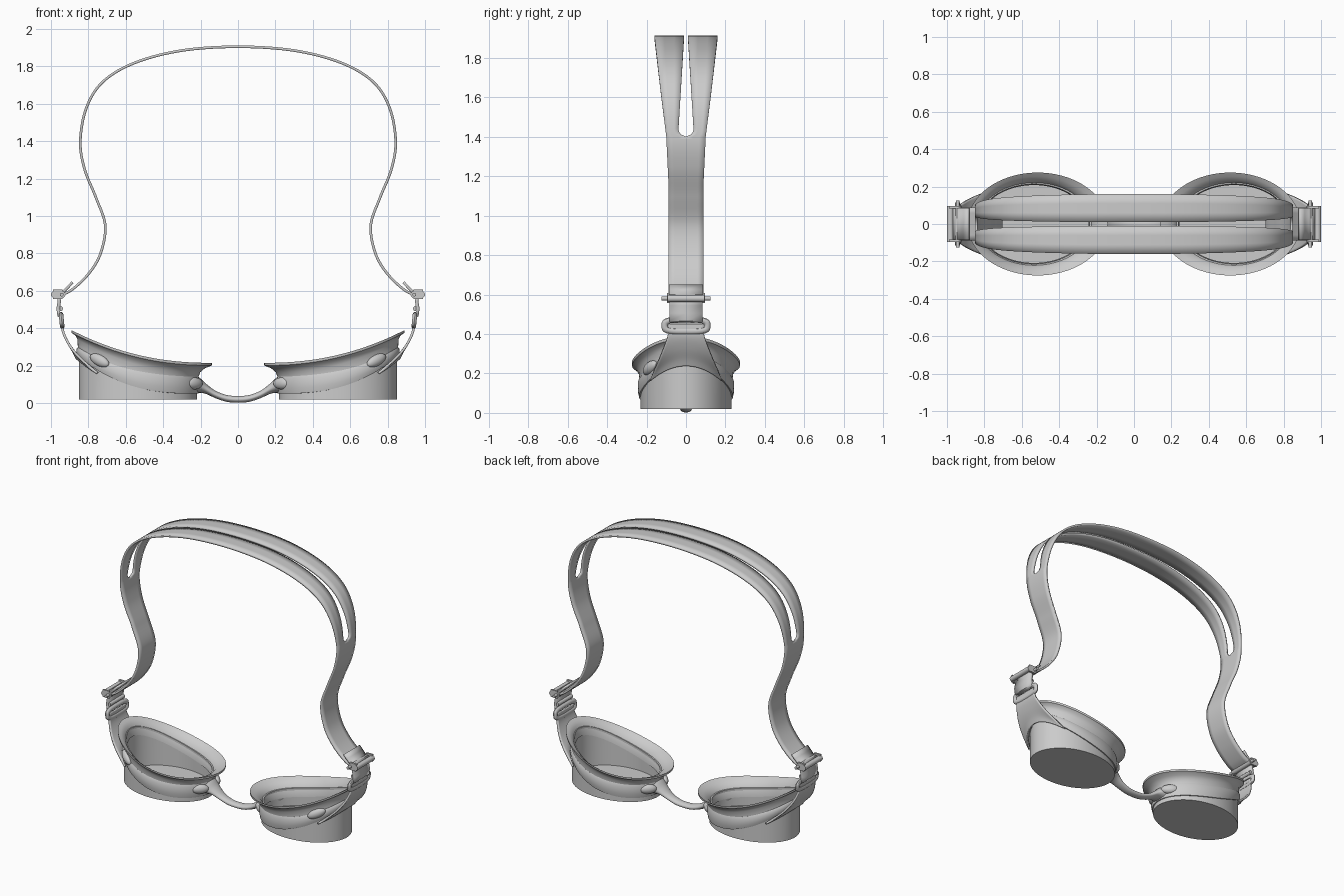
import bpy, bmesh
from math import sin, cos, pi, sqrt, radians
from mathutils import Matrix, Euler

if "Cube" in bpy.data.objects:
    bpy.data.objects.remove(bpy.data.objects["Cube"])

N = 72


def finish(name, bm, solid=0.0):
    """Turn a right-hand half into a mirrored, smooth-shaded object."""
    bmesh.ops.remove_doubles(bm, verts=bm.verts, dist=0.0004)
    bmesh.ops.recalc_face_normals(bm, faces=bm.faces)
    me = bpy.data.meshes.new(name)
    bm.to_mesh(me)
    bm.free()
    ob = bpy.data.objects.new(name, me)
    bpy.context.collection.objects.link(ob)
    bpy.ops.object.select_all(action='DESELECT')
    ob.select_set(True)
    bpy.context.view_layer.objects.active = ob
    bpy.ops.object.shade_smooth_by_angle(angle=radians(40))
    m = ob.modifiers.new("mirror", 'MIRROR')
    m.merge_threshold = 0.0005
    if solid:
        s = ob.modifiers.new("thickness", 'SOLIDIFY')
        s.thickness, s.offset = solid, 0
    return ob


def loft(bm, rows, around=True, along=False, cap0=False, cap1=False):
    """Skin rows of points; 'around' closes each row, 'along' joins last to first."""
    v = [[bm.verts.new(p) for p in r] for r in rows]
    n, k = len(v), len(v[0])
    for i in range(n if along else n - 1):
        for j in range(k if around else k - 1):
            a, b = v[i], v[(i + 1) % n]
            bm.faces.new((a[j], a[(j + 1) % k], b[(j + 1) % k], b[j]))
    if cap0:
        bm.faces.new(v[0])
    if cap1:
        bm.faces.new(v[-1])


def ring(cx, rx, ry, zf):
    """Ellipse whose height varies from the nose (t=0) to the temple (t=1)."""
    return [(cx + rx * cos(a), ry * sin(a), zf((1 + cos(a)) / 2))
            for a in (2 * pi * i / N for i in range(N))]


def spline(pts, steps):
    """Catmull-Rom through pts[1:-1]."""
    out = []
    for p0, p1, p2, p3 in zip(pts, pts[1:], pts[2:], pts[3:]):
        for s in range(steps):
            t = s / steps
            out.append([0.5 * (2 * b + (c - a) * t + (2 * a - 5 * b + 4 * c - d) * t * t
                               + (3 * b - a - 3 * c + d) * t ** 3)
                        for a, b, c, d in zip(p0, p1, p2, p3)])
    return out + [list(pts[-2])]


def lerp_table(x, tab):
    for (x0, y0), (x1, y1) in zip(tab, tab[1:]):
        if x <= x1:
            return y0 + (y1 - y0) * max(0, x - x0) / (x1 - x0)
    return tab[-1][1]


def rim(d):
    return lambda t: 0.215 + 0.175 * max(t, 0) ** 2.2 + d


def flat(z):
    return lambda t: z


# Lens cups: hollow, flat-bottomed
C = 0.535
bm = bmesh.new()
loft(bm, [ring(C, .315, .23, flat(.02)), ring(C, .315, .23, rim(-.05)),
          ring(C, .298, .213, rim(-.05)), ring(C, .298, .213, flat(.045))],
     cap0=True, cap1=True)
finish("lens_cups", bm)

# Flared face gaskets
bm = bmesh.new()
prof = [(C, .292, .208, -.11), (C, .297, .213, -.065), (.53, .318, .232, -.03),
        (.523, .345, .254, -.012), (.515, .375, .275, 0), (.515, .375, .273, -.014),
        (.523, .347, .252, -.028), (.53, .328, .24, -.05), (C, .322, .236, -.08),
        (C, .32, .234, -.11)]
loft(bm, [ring(c, a, b, rim(d)) for c, a, b, d in prof], along=True)
finish("face_gaskets", bm)


# Frame bands wrapped around the cups
def lo(t):
    return .05 + .2 * max(t, 0) ** 2.6


def hi(t):
    return .15 + .15 * max(t, 0) ** 2.8


bm = bmesh.new()
loft(bm, [ring(C, .308, .223, lo), ring(C, .322, .238, lo),
          ring(C, .328, .244, lambda t: .7 * lo(t) + .3 * hi(t)),
          ring(C, .328, .244, lambda t: .2 * lo(t) + .8 * hi(t)),
          ring(C, .32, .236, hi), ring(C, .308, .223, hi)], along=True)
finish("frame_bands", bm)

# Side arms: sheets peeling off the band up to the strap loop
bm = bmesh.new()
rows = []
arm = [(.94, .45, .09, 0), (.94, .41, .09, 0), (.933, .375, .1, .1), (.91, .325, .13, .45),
       (.88, .275, .165, .85), (.863, .24, .185, 1)]
for x, z, w, b in spline([arm[0]] + arm + [arm[-1]], 5):
    rows.append([(x - b * .328 * (1 - sqrt(1 - (w * s / 10 / .245) ** 2)), w * s / 10,
                  z - b * .08 * (s / 10) ** 2) for s in range(-10, 11)])
loft(bm, rows, around=False)
finish("side_arms", bm, .013)

# Nose bridge
bm = bmesh.new()
sec = [(0, .02, .018, .03), (.06, .025, .018, .031), (.12, .046, .02, .036),
       (.17, .076, .027, .05), (.205, .095, .04, .07), (.235, .102, .05, .09)]
rows = []
for x, z, h, w in spline([(-.06,) + sec[1][1:]] + sec + [sec[-1]], 5):
    rows.append([(x, w * cos(2 * pi * i / 20), z + h * sin(2 * pi * i / 20)) for i in range(20)])
loft(bm, rows, cap1=True)
finish("nose_bridge", bm)

# Raised oval pads on the frame
bm = bmesh.new()
for loc, size, rot in [((.74, -.182, .228), (.062, .024, .03), (0, -24, 32)),
                       ((.235, -.09, .105), (.058, .026, .032), (0, 0, -42)),
                       ((.235, .09, .105), (.058, .026, .032), (0, 0, 42))]:
    e = Euler([radians(a) for a in rot]).to_matrix().to_4x4()
    bmesh.ops.create_uvsphere(bm, u_segments=24, v_segments=14, radius=1,
                              matrix=Matrix.Translation(loc) @ e @ Matrix.Diagonal((*size, 1)))
finish("frame_pads", bm)

# Head strap, split in two over the crown
path = [(-.3, 1.885), (0, 1.905), (.3, 1.885), (.55, 1.82), (.72, 1.72), (.81, 1.58),
        (.843, 1.4), (.82, 1.25), (.76, 1.1), (.71, .95), (.735, .8), (.80, .69),
        (.89, .605), (.965, .57), (1.0, .56)]
width = [(1.15, .088), (1.4, .1), (1.6, .125), (1.9, .16)]


def gap(z):
    if z < 1.4:
        return 0
    if z < 1.44:
        return .038 * sqrt(max(0, 1 - ((1.44 - z) / .04) ** 2))
    return max(.01, .038 - (z - 1.44) / .46 * .028)


bm = bmesh.new()
pts = spline(path, 14)
for side in (-1, 1):
    rows = []
    for x, z in pts:
        w, g = lerp_table(z, width), gap(z)
        rows.append([(max(x, 0), side * (g + (w - g) * k / 3), z) for k in range(4)])
    loft(bm, rows, around=False)
finish("head_strap", bm, .014)

# Free strap tails beyond the buckles
bm = bmesh.new()
loft(bm, [[(x, y, z) for y in (-.085, 0, .085)]
          for x, z in [(.965, .585), (.93, .598), (.908, .62), (.885, .646)]], around=False)
finish("strap_tails", bm, .014)


def loop(bm, x, z, hy, hz, r, lean=0):
    """Rounded-rectangle wire loop standing in the yz plane."""
    rows = []
    n, m = 48, 10
    for i in range(n):
        a = 2 * pi * i / n
        c, s = cos(a), sin(a)
        cc = abs(c) ** .6 * (1 if c > 0 else -1)
        ss = abs(s) ** .6 * (1 if s > 0 else -1)
        row = []
        for j in range(m):
            b = 2 * pi * j / m
            dz = ss * (hz + r * cos(b))
            row.append((x + r * .8 * sin(b) + lean * dz, cc * (hy + r * cos(b)), z + dz))
        rows.append(row)
    loft(bm, rows, along=True)


def bar(bm, x, z, r, half):
    bmesh.ops.create_cone(bm, cap_ends=True, segments=20, radius1=r, radius2=r, depth=2 * half,
                          matrix=Matrix.Translation((x, 0, z)) @ Matrix.Rotation(pi / 2, 4, 'X'))


# Loops at the tops of the arms
bm = bmesh.new()
loop(bm, .943, .442, .108, .03, .016, .1)
finish("arm_loops", bm)

# Buckles: hook plate, cross bars and end cheeks
bm = bmesh.new()
loft(bm, [[(x, y, z) for y in (-.083, 0, .083)]
          for x, z in [(.94, .462), (.958, .47), (.962, .505), (.955, .545), (.962, .58)]],
     around=False)
finish("buckle_plates", bm, .018)
bm = bmesh.new()
bar(bm, .982, .58, .018, .095)
bar(bm, .943, .58, .02, .095)
bar(bm, .943, .58, .01, .125)
bar(bm, .95, .505, .014, .08)
for y in (-.09, .09):
    bmesh.ops.create_cube(bm, size=1, matrix=Matrix.Translation((.963, y, .582))
                          @ Matrix.Diagonal((.05, .014, .05, 1)))
finish("buckle_bars", bm)
